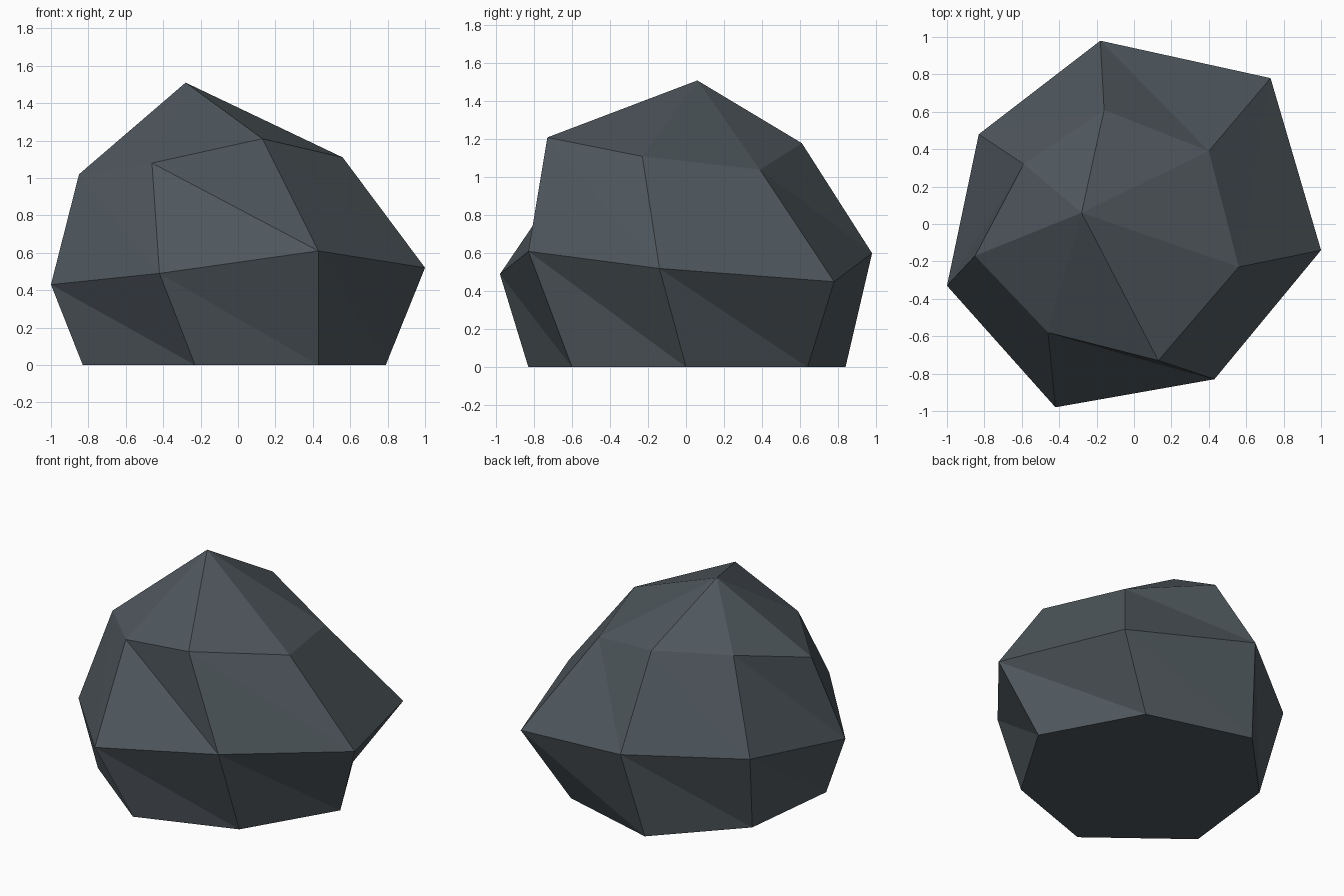
import bpy
import bmesh

if "Cube" in bpy.data.objects:
    bpy.data.objects.remove(bpy.data.objects["Cube"])

# Irregular seven-sided boulder: three uneven rings and a peak
BASE = [(-0.27, 0.84, 0), (0.44, 0.64, 0), (0.79, 0, 0), (0.43, -0.60, 0),
        (-0.23, -0.83, 0), (-0.83, -0.36, 0), (-0.75, 0.34, 0)]
WAIST = [(-0.18, 0.98, 0.60), (0.73, 0.78, 0.45), (1.0, -0.14, 0.52), (0.43, -0.83, 0.61),
         (-0.42, -0.98, 0.49), (-1.0, -0.33, 0.43), (-0.83, 0.48, 0.55)]
SHOULDER = [(-0.16, 0.61, 1.18), (0.40, 0.39, 1.04), (0.56, -0.23, 1.11), (0.13, -0.73, 1.21),
            (-0.46, -0.58, 1.08), (-0.85, -0.17, 1.02), (-0.59, 0.32, 1.15)]
PEAK = (-0.28, 0.06, 1.51)

bm = bmesh.new()
base, waist, shoulder = [[bm.verts.new(p) for p in ring] for ring in (BASE, WAIST, SHOULDER)]
peak = bm.verts.new(PEAK)


def bridge(low, high):
    """Join two rings with pairs of triangles that all lean the same way."""
    for i in range(len(low)):
        j = (i + 1) % len(low)
        bm.faces.new((low[i], high[i], high[j]))
        bm.faces.new((low[i], high[j], low[j]))


# Sides
bridge(base, waist)
bridge(waist, shoulder)

# Crown fan and flat underside
for i in range(7):
    bm.faces.new((shoulder[i], peak, shoulder[(i + 1) % 7]))
bm.faces.new(base)
bmesh.ops.recalc_face_normals(bm, faces=bm.faces[:])

mesh = bpy.data.meshes.new("boulder")
bm.to_mesh(mesh)
bm.free()

# Single slate colour
slate = bpy.data.materials.new("slate grey")
slate.diffuse_color = (0.08, 0.098, 0.112, 1)
slate.use_nodes = True
slate.node_tree.nodes["Principled BSDF"].inputs["Base Color"].default_value = slate.diffuse_color
mesh.materials.append(slate)

boulder = bpy.data.objects.new("boulder", mesh)
bpy.context.collection.objects.link(boulder)
